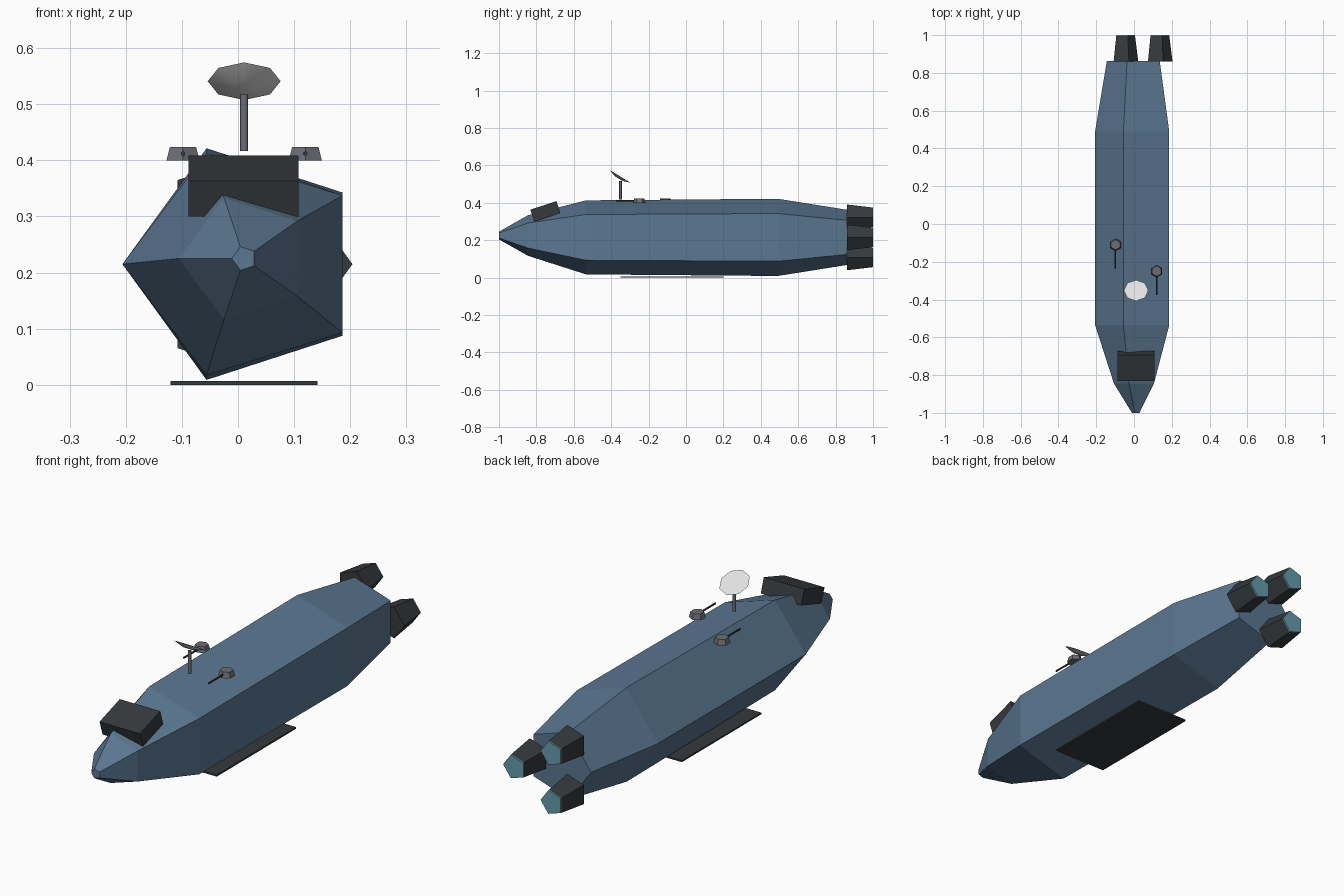
import bpy, bmesh, math
from mathutils import Matrix, Vector

cube = bpy.data.objects.get("Cube")
if cube:
    bpy.data.objects.remove(cube, do_unlink=True)


def material(name, colour):
    m = bpy.data.materials.new(name)
    m.use_nodes = True
    m.diffuse_color = (*colour, 1)
    m.node_tree.nodes["Principled BSDF"].inputs["Base Color"].default_value = (*colour, 1)
    return m


HULL = material("hull blue", (0.105, 0.185, 0.285))
DARK = material("dark metal", (0.036, 0.041, 0.045))
GREY = material("grey metal", (0.15, 0.155, 0.18))
WHITE = material("dish white", (0.75, 0.76, 0.75))
GLOW = material("engine teal", (0.13, 0.33, 0.41))

AXIS_X = 0.011   # ship centre line
AXIS_Z = 0.215


def finish(name, bm, mat):
    bmesh.ops.recalc_face_normals(bm, faces=bm.faces)
    mesh = bpy.data.meshes.new(name)
    bm.to_mesh(mesh)
    bm.free()
    mesh.materials.append(mat)
    ob = bpy.data.objects.new(name, mesh)
    bpy.context.collection.objects.link(ob)
    return ob


def loft(name, stations, sides, start, mat):
    """Join polygon rings (y, centre x, centre z, radius x, radius z) along y."""
    bm = bmesh.new()
    rings = []
    for y, cx, cz, rx, rz in stations:
        angles = [start + math.tau * i / sides for i in range(sides)]
        rings.append([bm.verts.new((cx + rx * math.cos(a), y, cz + rz * math.sin(a)))
                      for a in angles])
    for a, b in zip(rings, rings[1:]):
        for i in range(sides):
            j = (i + 1) % sides
            bm.faces.new((a[i], a[j], b[j], b[i]))
    bm.faces.new(rings[0])
    bm.faces.new(rings[-1])
    return finish(name, bm, mat)


def box(name, centre, size, mat, tilt=0):
    bm = bmesh.new()
    place = Matrix.Translation(centre) @ Matrix.Rotation(tilt, 4, "X")
    bmesh.ops.create_cube(bm, size=1, matrix=place @ Matrix.Diagonal((*size, 1)))
    return finish(name, bm, mat)


def cone(name, centre, r_low, r_high, depth, sides, mat, rot=Matrix()):
    bm = bmesh.new()
    bmesh.ops.create_cone(bm, cap_ends=True, segments=sides, radius1=r_low, radius2=r_high,
                          depth=depth, matrix=Matrix.Translation(centre) @ rot)
    return finish(name, bm, mat)


def smooth(ob, angle):
    bpy.ops.object.select_all(action="DESELECT")
    ob.select_set(True)
    bpy.context.view_layer.objects.active = ob
    bpy.ops.object.shade_smooth_by_angle(angle=math.radians(angle))


# Five-sided hull
loft("hull", [
    (-1.0, AXIS_X, 0.225, 0.022, 0.022),
    (-0.845, AXIS_X, 0.225, 0.117, 0.114),
    (-0.535, AXIS_X, AXIS_Z, 0.217, 0.208),
    (0.49, AXIS_X, AXIS_Z, 0.217, 0.217),
    (0.862, AXIS_X, AXIS_Z, 0.155, 0.155),
], 5, math.pi, HULL)

# Three engines around the stern, each with a glowing end plate
for i, label in enumerate(("left", "upper", "lower")):
    a = math.tau * i / 3
    x = AXIS_X + 0.121 * math.cos(a)
    z = AXIS_Z + 0.124 * math.sin(a)
    loft(label + "_engine", [(0.86, x, z, 0.072, 0.072), (0.996, x, z, 0.055, 0.055)],
         5, 0, DARK)
    loft(label + "_engine_glow", [(0.996, x, z, 0.055, 0.055), (1.0, x, z, 0.054, 0.054)],
         5, 0, GLOW)

# Tilted bridge block on the nose
box("bridge", (0.01, -0.752, 0.354), (0.196, 0.147, 0.067), DARK, math.radians(18))

# Plate under the belly
box("belly_plate", (AXIS_X, -0.075, 0.0035), (0.262, 0.55, 0.007), DARK)

# Dish on its mast
smooth(cone("dish_mast", (AXIS_X, -0.35, 0.467), 0.007, 0.007, 0.1, 12, GREY), 40)
tilt = Matrix.Rotation(math.radians(-31), 4, "X")
offset = tilt @ Vector((0, 0, -0.007))
dish = cone("dish", Vector((AXIS_X, -0.352, 0.541)) + offset, 0.025, 0.065, 0.014, 8, WHITE, tilt)
smooth(dish, 60)

# Two gun turrets with barrels pointing forward
for label, x, y in (("right", -0.098, -0.11), ("left", 0.12, -0.25)):
    cone(label + "_turret", (x, y, 0.412), 0.034, 0.027, 0.024, 6, GREY)
    cone(label + "_barrel", (x, y - 0.07, 0.412), 0.004, 0.004, 0.11, 8, DARK,
         Matrix.Rotation(math.pi / 2, 4, "X"))
